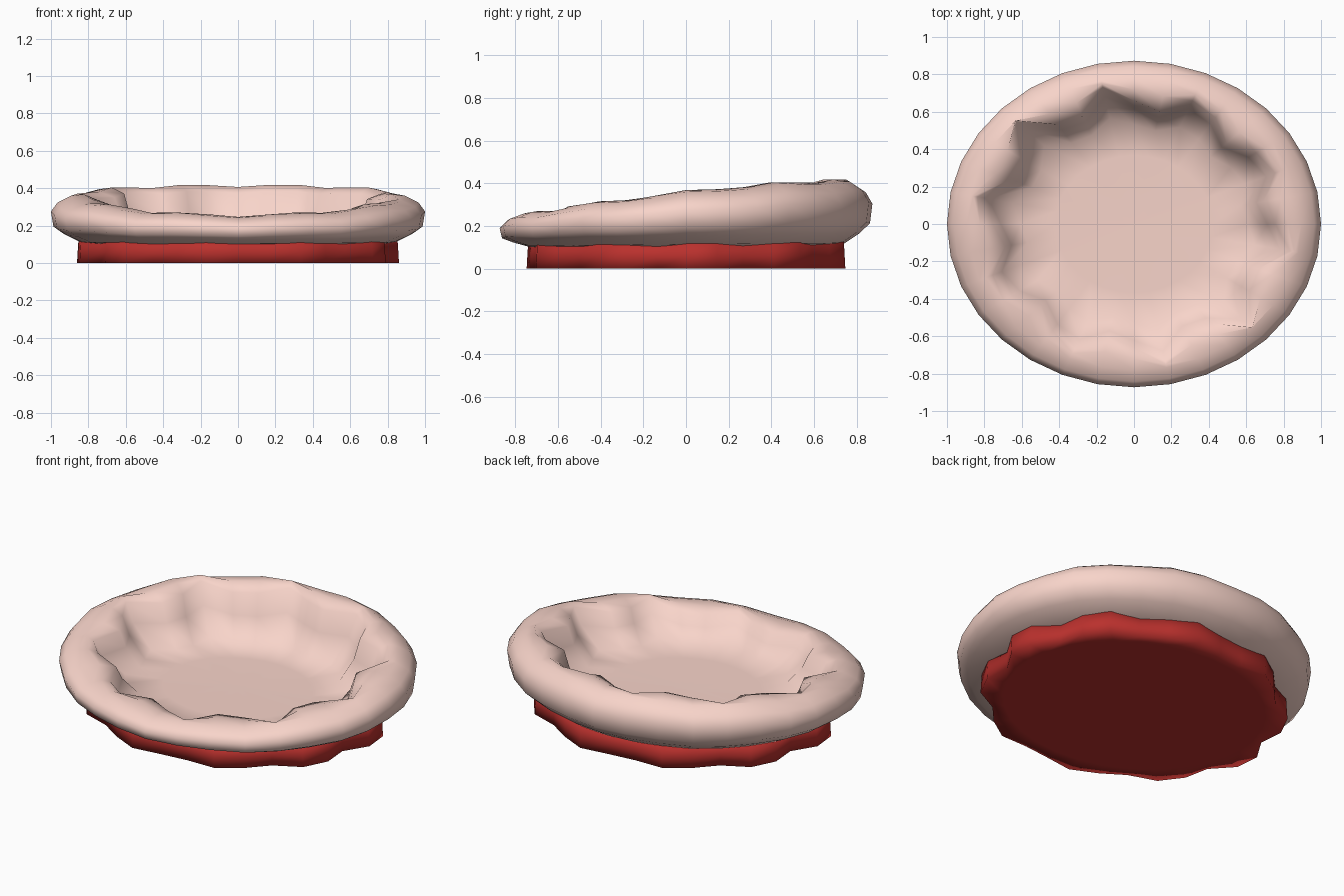
import bpy, bmesh, math

if "Cube" in bpy.data.objects:
    bpy.data.objects.remove(bpy.data.objects["Cube"])

N, RY = 32, 0.873   # segments and oval squash


def top_z(t):
    # crest height: low at the front, high at the back
    s = math.sin(t)
    return 0.36 + 0.08 * s - 0.025 * s * s + 0.008 * math.cos(10 * t)


def loft(name, rings, color, start, end, angle):
    # rings: functions angle -> (radius, z); start/end: heights of centre caps
    bm = bmesh.new()
    loops = []
    for f in rings:
        loop = []
        for i in range(N):
            t = 2 * math.pi * i / N
            r, z = f(t)
            loop.append(bm.verts.new((r * math.cos(t), RY * r * math.sin(t), z)))
        loops.append(loop)
    for a, b in zip(loops, loops[1:]):
        for i in range(N):
            j = (i + 1) % N
            bm.faces.new((a[i], a[j], b[j], b[i]))
    for loop, z in ((loops[0], start), (loops[-1], end)):
        c = bm.verts.new((0, 0, z))
        for i in range(N):
            bm.faces.new((loop[i], loop[(i + 1) % N], c))
    bmesh.ops.recalc_face_normals(bm, faces=bm.faces)
    me = bpy.data.meshes.new(name)
    bm.to_mesh(me)
    bm.free()
    ob = bpy.data.objects.new(name, me)
    bpy.context.collection.objects.link(ob)
    mat = bpy.data.materials.new(name + "_fabric")
    mat.diffuse_color = color
    mat.use_nodes = True
    mat.node_tree.nodes["Principled BSDF"].inputs["Base Color"].default_value = mat.diffuse_color
    me.materials.append(mat)
    bpy.ops.object.select_all(action='DESELECT')
    ob.select_set(True)
    bpy.context.view_layer.objects.active = ob
    bpy.ops.object.shade_smooth_by_angle(angle=math.radians(angle))
    return ob


def ring(r, pleat, low, k, phase=27):
    # ten scallops meeting in sharp pleats; k blends low height to crest height
    def f(t):
        p = 1 - abs(math.sin(5 * (t - math.radians(phase))))
        return r + pleat * p, low + k * (top_z(t) - low)
    return f


# padded bolster with pleated inner wall and dished floor
loft("padded_bolster", [
    ring(0.42, 0.0, 0.115, 0),
    ring(0.58, 0.10, 0.115, 0.03),
    ring(0.665, 0.16, 0.13, 0.45),
    ring(0.70, 0.19, 0.13, 0.88),
    ring(0.795, 0.10, 0.13, 1.0),
    ring(0.895, 0, 0.09, 0.97),
    ring(0.965, 0, 0.075, 0.85),
    ring(1.00, 0, 0.05, 0.71),
    ring(0.987, 0, 0.06, 0.44),
    ring(0.93, 0, 0.08, 0.26),
    ring(0.85, 0, 0.09, 0.09),
    ring(0.70, 0, 0.09, 0),
], (0.94, 0.66, 0.59, 1), 0.12, 0.09, 100)

# scalloped base with flat underside
loft("scalloped_base", [
    ring(0.74, 0, 0.0, 0, 24),
    ring(0.872, -0.085, 0.0, 0, 24),
    ring(0.868, -0.08, 0.06, 0, 24),
    ring(0.864, -0.08, 0.105, 0.06, 24),
], (0.49, 0.03, 0.026, 1), 0.0, 0.09, 100)
